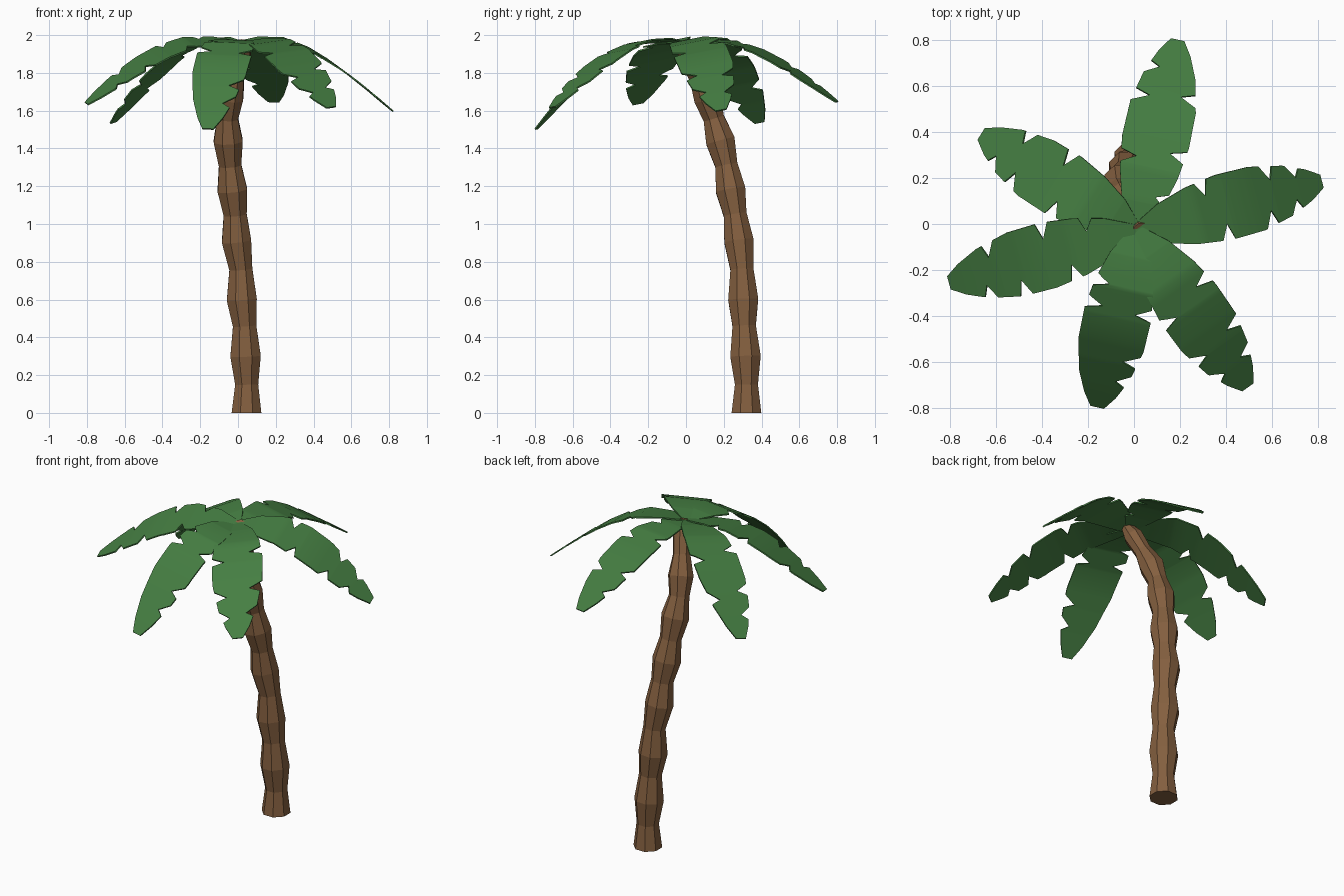
import bpy, bmesh, math
from mathutils import Vector

if "Cube" in bpy.data.objects:
    bpy.data.objects.remove(bpy.data.objects["Cube"])


def material(name, rgb):
    m = bpy.data.materials.new(name)
    m.diffuse_color = (*rgb, 1)
    m.use_nodes = True
    m.node_tree.nodes["Principled BSDF"].inputs["Base Color"].default_value = m.diffuse_color
    return m


def make_object(name, bm, mat):
    bmesh.ops.recalc_face_normals(bm, faces=bm.faces[:])
    me = bpy.data.meshes.new(name)
    bm.to_mesh(me)
    bm.free()
    me.materials.append(mat)
    ob = bpy.data.objects.new(name, me)
    bpy.context.collection.objects.link(ob)
    return ob


def lerp(table, t):
    for (a, va), (b, vb) in zip(table, table[1:]):
        if t <= b:
            return va + (vb - va) * (t - a) / (b - a)
    return table[-1][1]


bark = material("bark", (0.23, 0.115, 0.05))
green = material("leaf_green", (0.06, 0.21, 0.055))

# Trunk: leaning stack of alternating wide and narrow rings (x, y, z, radius)
RINGS = [(.045, .32, 0, .085), (.046, .32, .15, .066), (.04, .315, .30, .087),
         (.035, .308, .46, .067), (.02, .303, .60, .086), (.015, .296, .76, .066),
         (-.008, .28, .91, .084), (-.015, .26, 1.05, .066), (-.03, .236, 1.18, .085),
         (-.042, .214, 1.31, .064), (-.052, .182, 1.44, .083), (-.055, .147, 1.56, .06),
         (-.042, .112, 1.67, .076), (-.015, .065, 1.78, .052), (.015, .015, 1.89, .058),
         (.03, -.025, 1.96, .035)]
SIDES = 8
bm = bmesh.new()
loops = []
for i, (x, y, z, r) in enumerate(RINGS):
    a, b = RINGS[max(i - 1, 0)], RINGS[min(i + 1, len(RINGS) - 1)]
    tan = (Vector(b[:3]) - Vector(a[:3])).normalized() if i else Vector((0, 0, 1))
    u = Vector((0, 1, 0)).cross(tan).normalized()
    v = tan.cross(u)
    loops.append([bm.verts.new(Vector((x, y, z)) + r * (u * math.cos(t) + v * math.sin(t)))
                  for t in (2 * math.pi * (k + .5) / SIDES for k in range(SIDES))])
for lo, hi in zip(loops, loops[1:]):
    for k in range(SIDES):
        n = (k + 1) % SIDES
        bm.faces.new((lo[k], lo[n], hi[n], hi[k]))
bm.faces.new(loops[0])
bm.faces.new(loops[-1])
make_object("trunk", bm, bark)

# Leaf half-width and droop, along the leaf from 0 to 1
WIDTH = [(0, .03), (.14, .09), (.3, .128), (.47, .148), (.65, .145), (.82, .112),
         (.93, .07), (1, .03)]
DROOP = [(0, .03), (.15, 0), (.33, .03), (.5, .18), (.62, .34), (.74, .53), (.87, .76), (1, 1)]
CROWN = Vector((.01, -.03, 1.975))
TILT = .2     # crown leans to the front


def leaf(name, angle, length, tip_z, left, right):
    a = math.radians(angle)
    out = Vector((math.cos(a), math.sin(a), 0))
    side = Vector((-math.sin(a), math.cos(a), TILT * math.cos(a)))
    side.normalize()
    stations = {round(t * length, 3) for t, _ in WIDTH + DROOP}
    for n in left + right:
        stations |= {round(n - .035, 3), n, round(n + .02, 3)}

    def half_width(r, notches):
        f = 1
        for n in notches:
            d = (n - r) / .035 if r < n else (r - n) / .02
            f = min(f, .5 + .5 * d)
        return f * lerp(WIDTH, r / length)

    bm = bmesh.new()
    rows = []
    for r in sorted(s for s in stations if s <= length):
        p = CROWN + out * r
        p.z -= (CROWN.z - tip_z) * lerp(DROOP, r / length)
        rows.append([bm.verts.new(q) for q in (p + side * half_width(r, left), p,
                                               p - side * half_width(r, right))])
    for m, n in zip(rows, rows[1:]):
        for k in (0, 1):
            bm.faces.new((m[k], m[k + 1], n[k + 1], n[k]))
    bmesh.ops.recalc_face_normals(bm, faces=bm.faces[:])
    bmesh.ops.solidify(bm, geom=bm.faces[:], thickness=.008)
    ob = make_object(name, bm, green)
    bpy.ops.object.select_all(action='DESELECT')
    ob.select_set(True)
    bpy.context.view_layer.objects.active = ob
    bpy.ops.object.shade_smooth_by_angle(angle=math.radians(35))


# Crown of six torn leaves: angle, length, tip height, tears on each side
leaf("leaf_back", 77.8, .85, 1.65, [.32, .59, .72], [.16, .36, .61])
leaf("leaf_right", 15, .835, 1.605, [.33, .62, .73], [.39, .59, .71])
leaf("leaf_front_right", -54.5, .835, 1.62, [.35, .58, .71], [.41, .62, .73])
leaf("leaf_front", -102.5, .785, 1.505, [.36, .57, .66], [.25, .35])
leaf("leaf_left", -164.5, .845, 1.64, [.31, .54, .69], [.21, .40, .65])
leaf("leaf_back_left", 148, .795, 1.54, [.36, .58, .69], [.42, .62])
